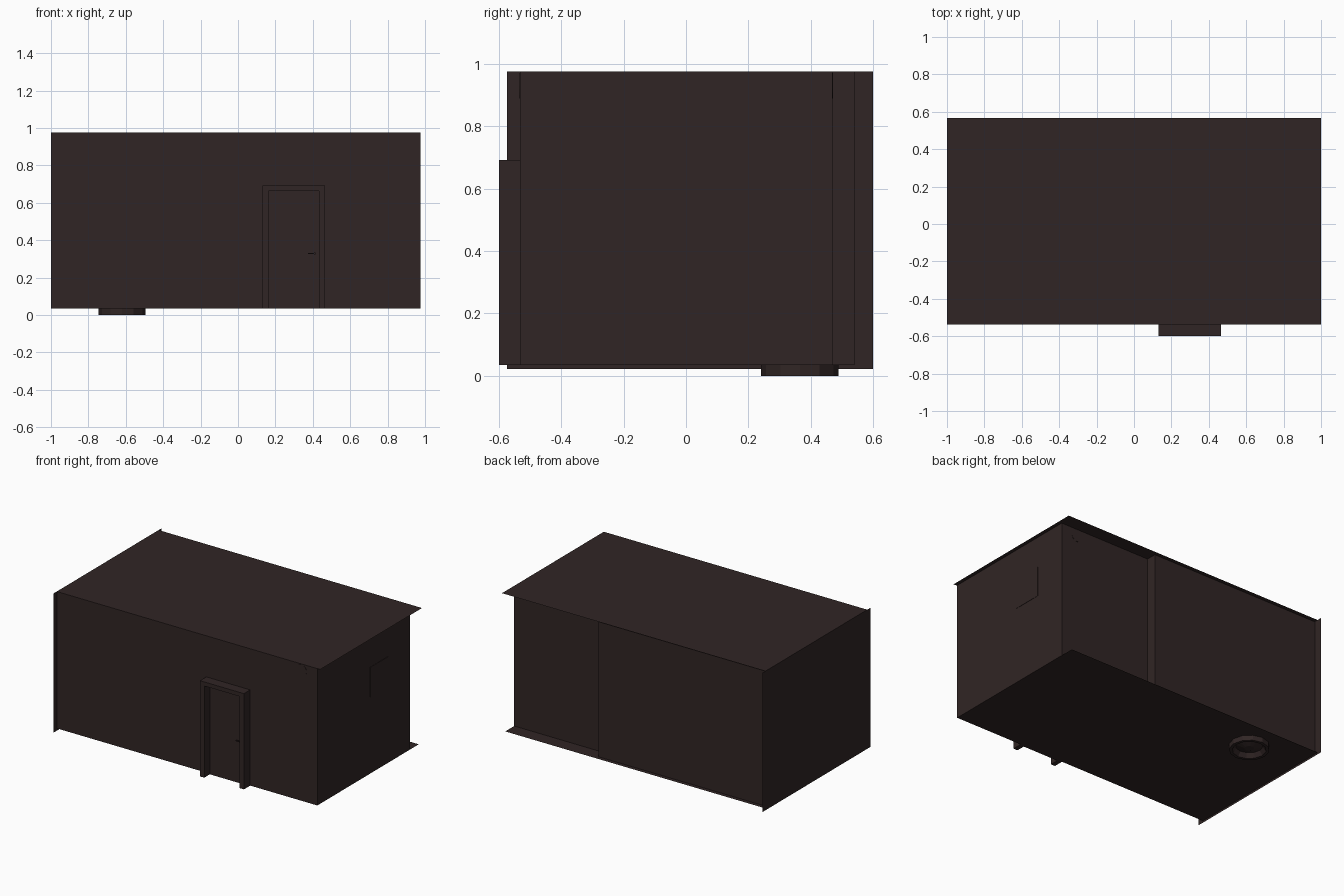
import bpy, bmesh, math
from mathutils import Matrix, Vector

if "Cube" in bpy.data.objects:
    bpy.data.objects.remove(bpy.data.objects["Cube"])


def material(name, rgb):
    m = bpy.data.materials.new(name)
    m.diffuse_color = (*rgb, 1)
    m.use_nodes = True
    m.node_tree.nodes["Principled BSDF"].inputs["Base Color"].default_value = m.diffuse_color
    return m


DARK = material("dark brown", (0.030, 0.0185, 0.0180))


def finish(name, bm):
    me = bpy.data.meshes.new(name)
    bm.to_mesh(me)
    bm.free()
    me.materials.append(DARK)
    ob = bpy.data.objects.new(name, me)
    bpy.context.collection.objects.link(ob)
    return ob


def panel(name, corner, u, v):
    """Thin sheet spanned by two edges; it faces u x v."""
    c, u, v = Vector(corner), Vector(u), Vector(v)
    bm = bmesh.new()
    bm.faces.new([bm.verts.new(p) for p in (c, c + u, c + u + v, c + v)])
    return finish(name, bm)


def box(name, lo, hi):
    lo, hi = Vector(lo), Vector(hi)
    bm = bmesh.new()
    bmesh.ops.create_cube(bm, size=1, matrix=Matrix.Translation((lo + hi) / 2)
                          @ Matrix.Diagonal((*(hi - lo), 1)))
    return finish(name, bm)


FLOOR, TOP = 0.035, 0.976
FRONT, RIGHT, BACK, NOOK, STEP = -0.532, 0.975, 0.54, 0.47, 0.285
H = TOP - FLOOR

# Room shell: sheets that overhang one another a little
panel("floor", (-1, 0.567, FLOOR), (RIGHT + 1, 0, 0), (0, FRONT - 0.567, 0))
panel("roof", (-1, -0.537, 0.977), (2, 0, 0), (0, 1.104, 0))
panel("left_wall", (-1, 0.6, 0.022), (0, -1.174, 0), (0, 0, 0.955))
panel("front_wall", (-1, FRONT, FLOOR), (RIGHT + 1, 0, 0), (0, 0, H))
panel("right_wall", (RIGHT, FRONT, FLOOR), (0, NOOK - FRONT, 0), (0, 0, H))
panel("back_wall_nook", (RIGHT, NOOK, FLOOR), (STEP - RIGHT, 0, 0), (0, 0, H))
panel("back_wall_step", (STEP, NOOK, FLOOR), (0, BACK - NOOK, 0), (0, 0, H))
panel("back_wall", (STEP, BACK, FLOOR), (-1 - STEP, 0, 0), (0, 0, H))

# Door frame, door leaf and handle
for side, x0 in (("left", 0.132), ("right", 0.433)):
    box(f"door_jamb_{side}", (x0, -0.6, FLOOR), (x0 + 0.032, FRONT, 0.692))
box("door_lintel", (0.164, -0.6, 0.664), (0.433, FRONT, 0.692))
box("door_leaf", (0.164, -0.54, FLOOR), (0.433, FRONT, 0.664))
box("door_handle_stem", (0.407, -0.556, 0.324), (0.415, -0.54, 0.334))
box("door_handle", (0.373, -0.56, 0.326), (0.415, -0.554, 0.333))

# Round duct showing through the front and back walls
bm = bmesh.new()
bmesh.ops.create_cone(bm, cap_ends=True, segments=24, radius1=0.041, radius2=0.041,
                      depth=NOOK - FRONT + 0.004,
                      matrix=Matrix.Translation((0.853, (NOOK + FRONT) / 2, 0.93))
                      @ Matrix.Rotation(math.pi / 2, 4, 'X'))
finish("duct", bm)

# Faint plate on the right wall
box("wall_plate", (RIGHT - 0.002, 0.04, 0.56), (RIGHT + 0.002, 0.24, 0.765))

# Hollow round pot base below the floor, with a faceted core
bm = bmesh.new()
rings = []
for r, z in ((0.125, 0.05), (0.125, 0.0), (0.105, 0.0), (0.085, 0.03), (0.03, 0.012)):
    rings.append([bm.verts.new((-0.62 + r * math.cos(math.tau * i / 12),
                                0.365 + r * math.sin(math.tau * i / 12), z))
                  for i in range(12)])
for a, b in zip(rings, rings[1:]):
    for i in range(12):
        j = (i + 1) % 12
        bm.faces.new((a[i], b[i], b[j], a[j]))
bm.faces.new(rings[-1][::-1])
bmesh.ops.recalc_face_normals(bm, faces=bm.faces)
finish("pot_base", bm)
